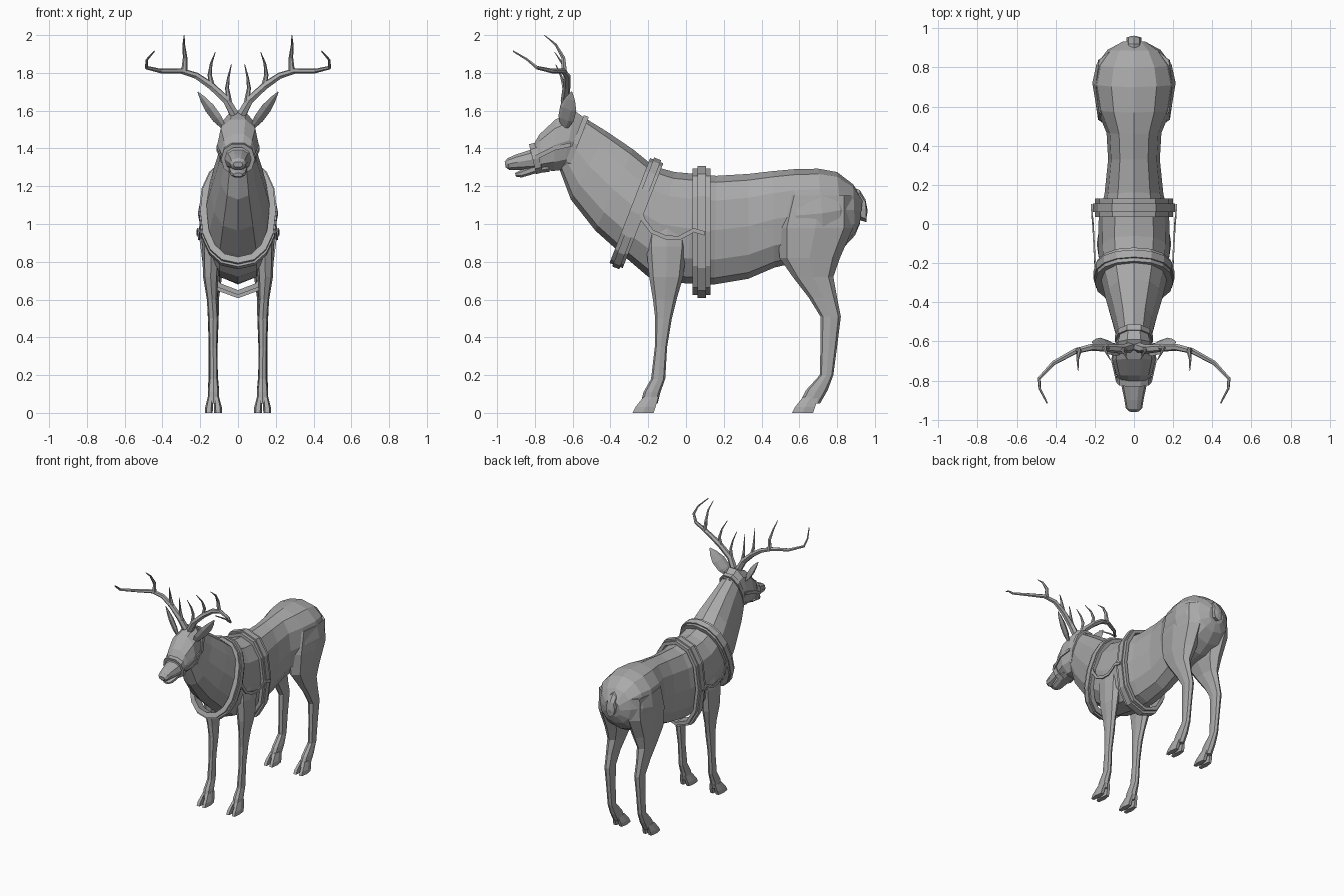
import bpy, bmesh, math
from mathutils import Vector as V

grey = bpy.data.materials.new("warm_grey")
grey.diffuse_color = (0.40, 0.40, 0.40, 1)


def loft(name, ring_sets, mirror=False, closed=False):
    """Skin one or more runs of rings into a flat-shaded object."""
    bm = bmesh.new()
    for rings in ring_sets:
        vs = [[bm.verts.new(p) for p in r] for r in rings]
        n = len(vs[0])
        pairs = list(zip(vs, vs[1:]))
        if closed:
            pairs.append((vs[-1], vs[0]))
        for a, b in pairs:
            for i in range(n):
                j = (i + 1) % n
                bm.faces.new((a[i], a[j], b[j], b[i]))
        if not closed:
            bm.faces.new(vs[0])
            bm.faces.new(vs[-1])
    bmesh.ops.recalc_face_normals(bm, faces=bm.faces)
    me = bpy.data.meshes.new(name)
    bm.to_mesh(me)
    bm.free()
    me.materials.append(grey)
    ob = bpy.data.objects.new(name, me)
    bpy.context.collection.objects.link(ob)
    if mirror:
        ob.modifiers.new("mirror", 'MIRROR').use_mirror_merge = False
    return ob


def soft(t, e):
    return math.copysign(abs(t) ** e, t)


def oval(yt, zt, yb, zb, hw, n=12, phase=0.0, e=0.88):
    """Ring across the body between a top and a bottom point."""
    c, u = V((0, yt + yb, zt + zb)) / 2, V((0, yt - yb, zt - zb)) / 2
    out = []
    for i in range(n):
        a = (i + phase) * math.tau / n
        out.append(c + u * soft(math.cos(a), e) + V((hw * soft(math.sin(a), e), 0, 0)))
    return out


def level(z, y0, y1, x0, x1, n=8):
    """Horizontal leg ring."""
    return [V(((x0 + x1) / 2 + (x1 - x0) / 2 * soft(math.cos(a), 0.8),
               (y0 + y1) / 2 + (y1 - y0) / 2 * soft(math.sin(a), 0.8), z))
            for a in [i * math.tau / n for i in range(n)]]


def tube(pts, r0, r1, n=6):
    """Tapering rings along a path."""
    pts, rings, ref = [V(p) for p in pts], [], V((0, 1, 1))
    for i, p in enumerate(pts):
        t = (pts[min(i + 1, len(pts) - 1)] - pts[max(i - 1, 0)]).normalized()
        u = t.cross(ref).normalized()
        w = t.cross(u)
        r = r0 + (r1 - r0) * i / (len(pts) - 1)
        rings.append([p + (u * math.cos(k * math.tau / n) + w * math.sin(k * math.tau / n)) * r
                      for k in range(n)])
    return rings


def band(name, top, bot, hw, width, thick, n=16, phase=0.0):
    """Closed strap around the body, rectangular in section."""
    axis = V((0, top[0] - bot[0], top[1] - bot[1])).normalized()
    side = V((0, axis.z, -axis.y)) * width / 2
    outer = oval(*top, *bot, hw, n, phase)
    t = axis * thick
    inner = oval(top[0] - t.y, top[1] - t.z, bot[0] + t.y, bot[1] + t.z, hw - thick, n, phase)
    return loft(name, [[[o - side, o + side, i + side, i - side]
                        for o, i in zip(outer, inner)]], closed=True)


def strap(name, pts, width, thick=0.008):
    """Flat mirrored strap along a path on the flank."""
    pts, rings = [V(p) for p in pts], []
    for i, p in enumerate(pts):
        t = pts[min(i + 1, len(pts) - 1)] - pts[max(i - 1, 0)]
        w = V((0, -t.z, t.y)).normalized() * width / 2
        d = V((thick / 2, 0, 0))
        rings.append([p - w - d, p + w - d, p + w + d, p - w + d])
    return loft(name, [rings], mirror=True)


# body and neck
loft("body", [[oval(*r) for r in (
    (-0.55, 1.57, -0.67, 1.29, 0.080), (-0.42, 1.49, -0.61, 1.13, 0.105),
    (-0.28, 1.395, -0.48, 0.965, 0.145), (-0.17, 1.305, -0.34, 0.84, 0.175),
    (-0.06, 1.275, -0.20, 0.72, 0.182), (0.05, 1.265, 0.0, 0.685, 0.180),
    (0.16, 1.255, 0.15, 0.68, 0.150), (0.33, 1.265, 0.33, 0.71, 0.132),
    (0.46, 1.28, 0.47, 0.77, 0.140), (0.57, 1.29, 0.60, 0.80, 0.190),
    (0.70, 1.293, 0.74, 0.82, 0.213), (0.80, 1.275, 0.83, 0.87, 0.192),
    (0.885, 1.21, 0.895, 0.94, 0.135), (0.935, 1.13, 0.92, 1.0, 0.065))]])

# tail
loft("tail", [[oval(*r, n=8) for r in (
    (0.87, 1.20, 0.86, 1.08, 0.02), (0.92, 1.18, 0.92, 1.02, 0.04),
    (0.95, 1.13, 0.955, 1.01, 0.038), (0.962, 1.07, 0.955, 1.03, 0.015))]])

# head with upper muzzle, and lower jaw
loft("head", [[oval(*r, n=10, phase=0.5) for r in (
    (-0.51, 1.55, -0.61, 1.29, 0.075), (-0.59, 1.607, -0.65, 1.28, 0.098),
    (-0.69, 1.56, -0.70, 1.275, 0.110), (-0.775, 1.48, -0.76, 1.28, 0.090),
    (-0.825, 1.395, -0.81, 1.285, 0.066), (-0.90, 1.37, -0.885, 1.285, 0.050),
    (-0.945, 1.35, -0.935, 1.285, 0.042), (-0.96, 1.33, -0.955, 1.30, 0.025))]])
loft("lower_jaw", [[oval(*r, n=8, phase=0.5) for r in (
    (-0.74, 1.34, -0.72, 1.275, 0.06), (-0.82, 1.31, -0.80, 1.265, 0.05),
    (-0.88, 1.285, -0.87, 1.245, 0.04), (-0.905, 1.27, -0.90, 1.25, 0.025))]])

# ears
wide, thin = V((0.45, 0.85, -0.30)).normalized(), V((0.75, -0.5, -0.35)).normalized()
ear = []
for f, w in ((0, 0.022), (0.25, 0.048), (0.55, 0.050), (0.8, 0.03), (1, 0.004)):
    c = V((0.075, -0.645, 1.51)).lerp(V((0.213, -0.605, 1.70)), f)
    ear.append([c + wide * w * math.cos(k * math.tau / 6) + thin * w * 0.35 * math.sin(k * math.tau / 6)
                for k in range(6)])
loft("ears", [ear], mirror=True)

# antlers: main beam and three tines
loft("antlers", [
    tube([(0.02, -0.63, 1.58), (0.06, -0.64, 1.655), (0.14, -0.632, 1.73), (0.22, -0.63, 1.785),
          (0.30, -0.65, 1.81), (0.41, -0.71, 1.81), (0.485, -0.79, 1.828),
          (0.482, -0.84, 1.87), (0.443, -0.915, 1.915)], 0.026, 0.004),
    tube([(0.285, -0.645, 1.80), (0.28, -0.65, 1.88), (0.287, -0.69, 1.95), (0.285, -0.75, 2.0)], 0.017, 0.002),
    tube([(0.135, -0.632, 1.72), (0.15, -0.635, 1.79), (0.142, -0.655, 1.85), (0.12, -0.695, 1.91)], 0.016, 0.002),
    tube([(0.045, -0.64, 1.64), (0.058, -0.645, 1.72), (0.05, -0.66, 1.78), (0.035, -0.69, 1.845)], 0.015, 0.002),
], mirror=True)

# legs
loft("front_legs", [[level(*r) for r in (
    (1.02, -0.20, 0.0, 0.08, 0.175), (0.88, -0.21, 0.005, 0.09, 0.19),
    (0.72, -0.195, -0.015, 0.105, 0.185), (0.60, -0.175, -0.05, 0.11, 0.165),
    (0.50, -0.163, -0.075, 0.104, 0.158), (0.35, -0.165, -0.10, 0.11, 0.153),
    (0.18, -0.185, -0.11, 0.107, 0.153), (0.11, -0.225, -0.135, 0.10, 0.16),
    (0.05, -0.24, -0.15, 0.10, 0.16))]], mirror=True)
loft("hind_legs", [[level(*r) for r in (
    (1.15, 0.53, 0.88, 0.06, 0.195), (0.98, 0.485, 0.885, 0.03, 0.205),
    (0.82, 0.495, 0.815, 0.05, 0.19), (0.72, 0.565, 0.78, 0.085, 0.175),
    (0.61, 0.65, 0.80, 0.10, 0.165), (0.51, 0.712, 0.82, 0.102, 0.16),
    (0.35, 0.712, 0.80, 0.108, 0.155), (0.20, 0.708, 0.78, 0.107, 0.155),
    (0.12, 0.635, 0.75, 0.10, 0.16), (0.05, 0.60, 0.71, 0.10, 0.16))]], mirror=True)

# cloven hooves: two toes per foot
for name, dy in (("front_hooves", 0), ("hind_hooves", 0.845)):
    toes = []
    for s in (-1, 1):
        def toe(z, y0, y1, a, b):
            xs = sorted((0.13 + s * a, 0.13 + s * b))
            return level(z, y0 + dy, y1 + dy, *xs, n=6)
        toes.append([toe(0, -0.29, -0.165, 0.004, 0.045), toe(0.03, -0.275, -0.155, 0.003, 0.044),
                     toe(0.085, -0.23, -0.14, 0.0, 0.03)])
    loft(name, toes, mirror=True)

# harness: neck collar, collar rim, girth with raised centre strap
band("collar", (-0.155, 1.335), (-0.37, 0.78), 0.200, 0.075, 0.035)
band("collar_rim", (-0.150, 1.345), (-0.372, 0.768), 0.207, 0.04, 0.03)
band("girth", (0.083, 1.295), (0.083, 0.625), 0.20, 0.095, 0.025, n=12, phase=0)
band("girth_strap", (0.083, 1.307), (0.083, 0.607), 0.209, 0.045, 0.02, n=12, phase=0)

# side traces linking collar and girth
strap("traces", [(0.193, -0.285, 1.065), (0.195, -0.245, 1.07), (0.197, -0.225, 1.02), (0.20, -0.18, 0.96),
                 (0.203, -0.11, 0.93), (0.207, -0.04, 0.925), (0.21, 0.01, 0.95),
                 (0.213, 0.04, 0.968), (0.216, 0.10, 0.95)], 0.022)

# halter: noseband, cheek straps and crown strap
band("noseband", (-0.815, 1.43), (-0.775, 1.265), 0.090, 0.035, 0.02, n=10, phase=0.5)
strap("cheek_straps", [(0.088, -0.80, 1.35), (0.111, -0.70, 1.40), (0.102, -0.61, 1.42)], 0.022)
band("crown_strap", (-0.525, 1.578), (-0.645, 1.27), 0.098, 0.028, 0.02, n=10, phase=0.5)
